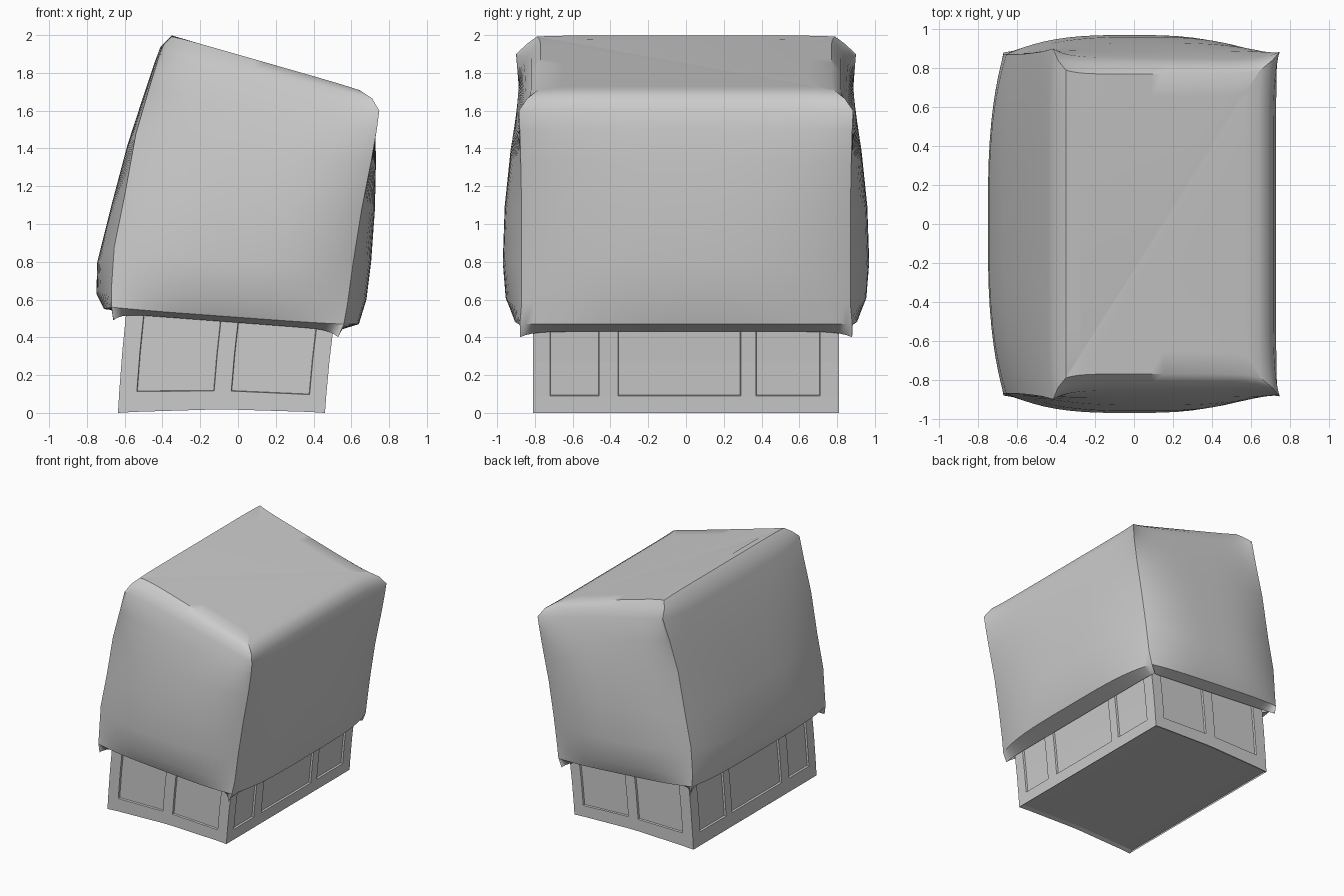
import bpy
import bmesh
import math
from mathutils import Vector

cube = bpy.data.objects.get("Cube")
if cube:
    bpy.data.objects.remove(cube, do_unlink=True)

grey = bpy.data.materials.new("plain_grey")
grey.use_nodes = True
grey.diffuse_color = (0.6, 0.6, 0.6, 1)
grey.node_tree.nodes["Principled BSDF"].inputs["Base Color"].default_value = (0.6, 0.6, 0.6, 1)


def finish(bm, name, smooth_angle=None):
    """Turn a bmesh into a named, coloured object."""
    bmesh.ops.recalc_face_normals(bm, faces=bm.faces)
    mesh = bpy.data.meshes.new(name)
    bm.to_mesh(mesh)
    bm.free()
    mesh.materials.append(grey)
    obj = bpy.data.objects.new(name, mesh)
    bpy.context.collection.objects.link(obj)
    if smooth_angle:
        bpy.ops.object.select_all(action="DESELECT")
        obj.select_set(True)
        bpy.context.view_layer.objects.active = obj
        bpy.ops.object.shade_smooth_by_angle(angle=math.radians(smooth_angle))
    return obj


# --- Panelled base: straight box first, then leaned and arched ---
HALF_X, HALF_Y, CENTRE_X = 0.548, 0.81, -0.0875
LEVELS = [0, 0.1, 0.3, 0.5, 0.7]
FRONT_BREAKS = [-HALF_X, -0.455, -0.045, 0.045, 0.46, HALF_X]
SIDE_BREAKS = [-HALF_Y, -0.72, -0.46, -0.36, 0.29, 0.37, 0.71, HALF_Y]


def add_wall(bm, breaks, place):
    """Grid wall; returns the cells that belong to the sunken panels."""
    grid = [[bm.verts.new(place(a, z)) for a in breaks] for z in LEVELS]
    panels = []
    for j in range(len(LEVELS) - 1):
        for i in range(len(breaks) - 1):
            face = bm.faces.new((grid[j][i], grid[j][i + 1], grid[j + 1][i + 1], grid[j + 1][i]))
            if i % 2 == 1 and j > 0:
                panels.append(face)
    return panels


def lean(p):
    """Bend the box over to the side and arch its floor."""
    u, v = p.x, p.z
    arch = 0.018 * (1 - (u / HALF_X) ** 2) * (1 - v)
    return Vector((CENTRE_X + u + 0.06 * v + 0.06 * v * v, p.y, v * (1 - 0.17 * u) + arch))


bm = bmesh.new()
panels = []
for side in (-1, 1):
    panels += add_wall(bm, FRONT_BREAKS, lambda a, z: (a, side * HALF_Y, z))
    panels += add_wall(bm, SIDE_BREAKS, lambda a, z: (side * HALF_X, a, z))
floors = []
for z in (LEVELS[0], LEVELS[-1]):
    rows = [[bm.verts.new((x, y, z)) for x in FRONT_BREAKS] for y in (-HALF_Y, HALF_Y)]
    for i in range(len(FRONT_BREAKS) - 1):
        face = bm.faces.new((rows[0][i], rows[0][i + 1], rows[1][i + 1], rows[1][i]))
        if z == 0:
            floors.append(face)
bmesh.ops.remove_doubles(bm, verts=bm.verts, dist=0.0001)
bmesh.ops.recalc_face_normals(bm, faces=bm.faces)
bmesh.ops.inset_region(bm, faces=panels, thickness=0.003, depth=-0.015, use_even_offset=True)
bmesh.ops.inset_region(bm, faces=floors, thickness=0.03, depth=-0.012, use_even_offset=True)
for vert in bm.verts:
    vert.co = lean(vert.co)
finish(bm, "panelled_base")

# --- Draped cover: pillow-like rings from the hem up to the top ---
# each row: high-x corner, low-x corner, high-x middle (x, z),
# low-x middle (x, z), front/back middle depth, corner tightness
ROWS = [
    ((0.53, 0.88, 0.40), (-0.66, 0.88, 0.49), (0.51, 0.43), (-0.6, 0.535), 0.82, 14),
    ((0.56, 0.88, 0.47), (-0.67, 0.88, 0.56), (0.64, 0.47), (-0.71, 0.55), 0.91, 4),
    ((0.58, 0.87, 0.58), (-0.67, 0.87, 0.66), (0.68, 0.6), (-0.75, 0.63), 0.955, 3),
    ((0.61, 0.87, 0.8), (-0.655, 0.87, 0.88), (0.705, 0.8), (-0.745, 0.8), 0.97, 3),
    ((0.655, 0.87, 1.08), (-0.6, 0.87, 1.15), (0.725, 1.08), (-0.67, 1.1), 0.96, 3),
    ((0.705, 0.875, 1.33), (-0.54, 0.875, 1.48), (0.73, 1.32), (-0.585, 1.42), 0.93, 3),
    ((0.735, 0.88, 1.5), (-0.47, 0.885, 1.72), (0.728, 1.5), (-0.5, 1.68), 0.89, 4),
    ((0.748, 0.885, 1.6), (-0.415, 0.9, 1.9), (0.715, 1.61), (-0.44, 1.86), 0.85, 8),
    ((0.71, 0.84, 1.665), (-0.39, 0.84, 1.955), (0.69, 1.675), (-0.41, 1.94), 0.82, 8),
    ((0.65, 0.79, 1.705), (-0.35, 0.79, 1.992), (0.64, 1.71), (-0.35, 1.998), 0.77, 8),
]
STEPS = 24


def ring_points(row):
    """Closed loop whose four sides bow from their corners to their middles."""
    high, low, mid_high, mid_low, depth, power = row
    flip = Vector((1, -1, 1))
    a, b = Vector(high), Vector(low)
    corners = [a * flip, a, b, b * flip]
    mid_x, mid_z = (a.x + b.x) / 2, (mid_high[1] + mid_low[1]) / 2
    middles = [
        Vector((mid_high[0], 0, mid_high[1])),
        Vector((mid_x, depth, mid_z)),
        Vector((mid_low[0], 0, mid_low[1])),
        Vector((mid_x, -depth, mid_z)),
    ]
    points = []
    for k in range(4):
        start, end = corners[k], corners[(k + 1) % 4]
        bow = middles[k] - (start + end) / 2
        for i in range(STEPS):
            s = -math.cos(math.pi * i / STEPS)
            points.append(start.lerp(end, (s + 1) / 2) + bow * (1 - abs(s) ** power))
    return points


bm = bmesh.new()
rings = [[bm.verts.new(p) for p in ring_points(row)] for row in ROWS]
count = 4 * STEPS
for lower, upper in zip(rings, rings[1:]):
    for i in range(count):
        n = (i + 1) % count
        bm.faces.new((lower[i], lower[n], upper[n], upper[i]))
# flat top: an inner ring, then one sloping face
centre = sum((v.co for v in rings[-1]), Vector()) / count
inner = [bm.verts.new(v.co.lerp(centre, 0.15)) for v in rings[-1]]
for i in range(count):
    n = (i + 1) % count
    bm.faces.new((rings[-1][i], rings[-1][n], inner[n], inner[i]))
bm.faces.new(inner)
finish(bm, "draped_cover", 40)
